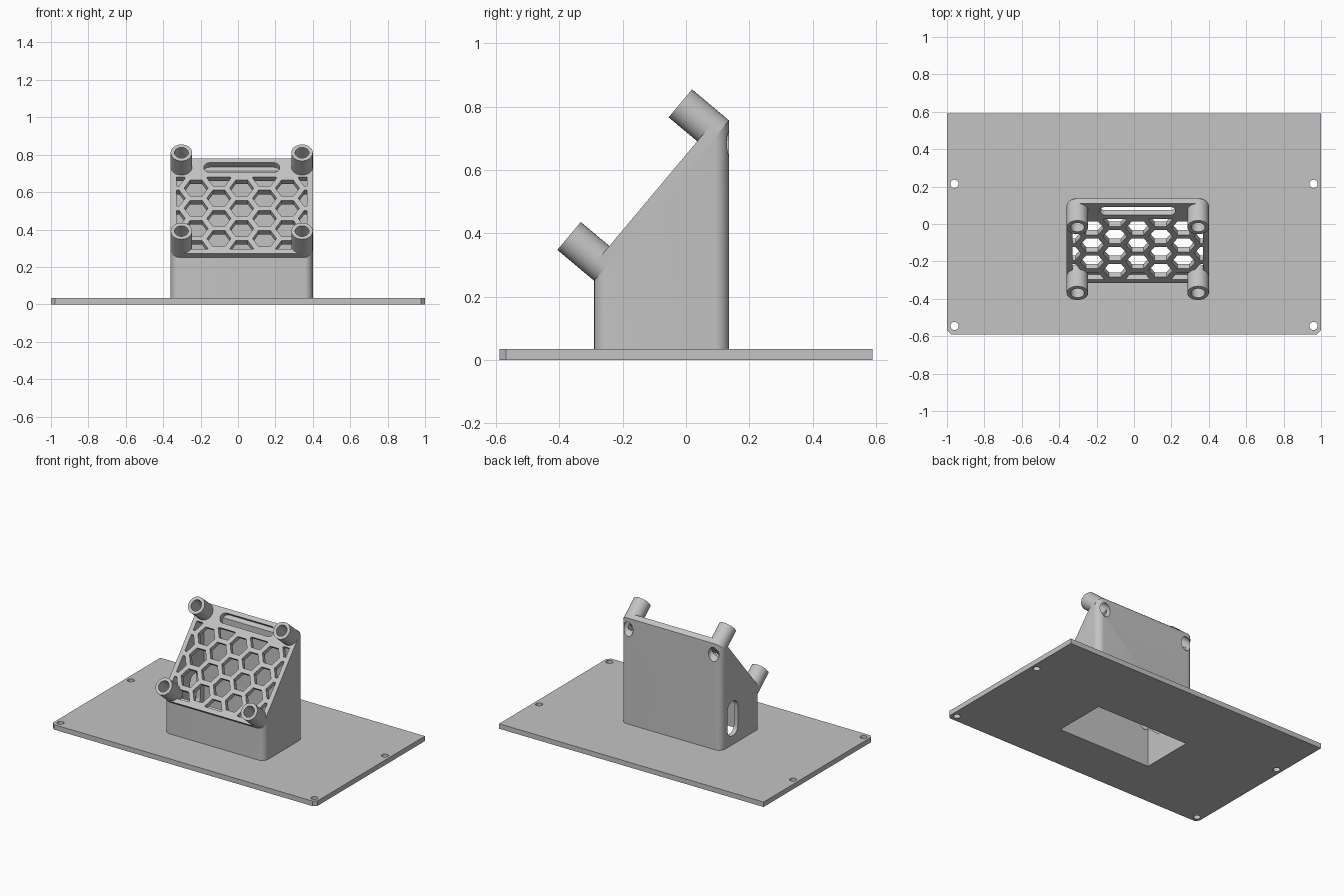
import bpy
import bmesh
from math import sin, cos, pi, radians, sqrt
from mathutils import Matrix, Vector

old = bpy.data.objects.get("Cube")
if old:
    bpy.data.objects.remove(old, do_unlink=True)

grey = bpy.data.materials.new("plain_grey")
grey.use_nodes = True
grey.diffuse_color = (0.55, 0.55, 0.55, 1)
grey.node_tree.nodes["Principled BSDF"].inputs["Base Color"].default_value = grey.diffuse_color


# ---- helpers ----
def polygon(cx, cy, r, n=32):
    return [(cx + r * cos(2 * pi * i / n), cy + r * sin(2 * pi * i / n)) for i in range(n)]


def rounded(x0, x1, y0, y1, r, seg=8):
    centres = [(x1 - r, y1 - r), (x0 + r, y1 - r), (x0 + r, y0 + r), (x1 - r, y0 + r)]
    return [(cx + r * cos(pi / 2 * (q + i / seg)), cy + r * sin(pi / 2 * (q + i / seg)))
            for q, (cx, cy) in enumerate(centres) for i in range(seg + 1)]


def rect(x0, x1, y0, y1):
    return [(x0, y0), (x1, y0), (x1, y1), (x0, y1)]


def prisms(name, outlines, lo, hi, frame=Matrix()):
    """Extrude each outline from lo to hi along the frame's third axis."""
    bm = bmesh.new()
    for pts in outlines:
        face = bm.faces.new([bm.verts.new((x, y, lo)) for x, y in pts])
        ext = bmesh.ops.extrude_face_region(bm, geom=[face])["geom"]
        moved = [v for v in ext if isinstance(v, bmesh.types.BMVert)]
        bmesh.ops.translate(bm, verts=moved, vec=(0, 0, hi - lo))
    bmesh.ops.recalc_face_normals(bm, faces=bm.faces)
    bm.transform(frame)
    mesh = bpy.data.meshes.new(name)
    bm.to_mesh(mesh)
    bm.free()
    mesh.materials.append(grey)
    obj = bpy.data.objects.new(name, mesh)
    bpy.context.collection.objects.link(obj)
    return obj


def activate(obj):
    bpy.ops.object.select_all(action='DESELECT')
    obj.select_set(True)
    bpy.context.view_layer.objects.active = obj


def boolean(obj, cutters, operation='DIFFERENCE'):
    activate(obj)
    for cutter in cutters:
        mod = obj.modifiers.new("cut", 'BOOLEAN')
        mod.operation, mod.solver, mod.object = operation, 'EXACT', cutter
        bpy.ops.object.modifier_apply(modifier=mod.name)


# ---- frames: sloped panel (x, up the slope, outward) and side wall ----
MID = 0.02
slope = radians(50)
tilt = Matrix.Translation((MID, -0.29, 0.25)) @ Matrix.Rotation(slope, 4, 'X')
side = Matrix(((0, 0, 1, 0), (1, 0, 0, 0), (0, 1, 0, 0), (0, 0, 0, 1)))

HALF, LENGTH, THICK, TUBE_R = 0.38, 0.662, 0.034, 0.0575
tube_spots = [(sx * (HALF - TUBE_R), v) for sx in (-1, 1) for v in (TUBE_R, LENGTH - TUBE_R)]

# ---- cutters ----
cavity = prisms("cavity_cutter", [rect(MID - 0.35, MID + 0.35, -0.26, 0.103)], -0.1, 1.2)
above = prisms("slope_cutter", [rect(-1, 1, -1, 2)], 0, 1.5, tilt)
bores = prisms("bore_cutter", [polygon(x, v, 0.037) for x, v in tube_spots], -0.15, 0.2, tilt)
cable = prisms("cable_slot_cutter", [rounded(-0.203, 0.203, 0.566, 0.634, 0.033)], -0.004, 0.1, tilt)
side_slot = prisms("side_slot_cutter", [rounded(-0.045, 0.065, 0.095, 0.33, 0.05)], -0.5, -0.2, side)
screws = prisms("screw_cutter", [polygon(sx * 0.96, y, 0.022) for sx in (-1, 1)
                                 for y in (-0.545, 0.215)], -0.1, 0.1)

# honeycomb cutter trimmed to the open window of the panel
STEP = 0.122
pitch = STEP * 2 / sqrt(3)
cells = [polygon(col * STEP, 0.316 + (row + (col % 2) / 2) * pitch, 0.064, 6)
         for col in range(-3, 4) for row in range(-3, 3)]
honeycomb = prisms("honeycomb_cutter", cells, -0.05, 0.1, tilt)
window = prisms("window_cutter", [rect(-0.35, 0.35, 0.03, 0.534)], -0.04, 0.08, tilt)
boolean(honeycomb, [window], 'INTERSECT')

# ---- base plate with clipped front corners ----
W, D, C = 1.0, 0.59, 0.022
outline = [(-W + C, -D), (W - C, -D), (W, -D + C), (W, D), (-W, D), (-W, -D + C)]
plate = prisms("base_plate", [outline], 0, THICK)
boolean(plate, [cavity, screws])

# ---- hollow wedge housing ----
housing = prisms("housing", [rounded(MID - HALF, MID + HALF, -0.29, 0.136, 0.045)], THICK, 1.0)
boolean(housing, [above, cavity, side_slot, bores, cable])

# ---- honeycomb panel ----
panel = prisms("honeycomb_panel", [rounded(-HALF, HALF, 0, LENGTH, TUBE_R)], 0, THICK, tilt)
boolean(panel, [honeycomb, cable, bores])

# ---- four mounting tubes ----
tubes = []
for i, (x, v) in enumerate(tube_spots):
    tube = prisms("mounting_tube_%d" % (i + 1), [polygon(x, v, TUBE_R)], 0, 0.152, tilt)
    boolean(tube, [bores])
    tubes.append(tube)

for obj in [plate, housing, panel] + tubes:
    activate(obj)
    bpy.ops.object.shade_smooth_by_angle(angle=radians(30))

for cutter in (cavity, above, bores, cable, side_slot, screws, honeycomb, window):
    bpy.data.objects.remove(cutter, do_unlink=True)
